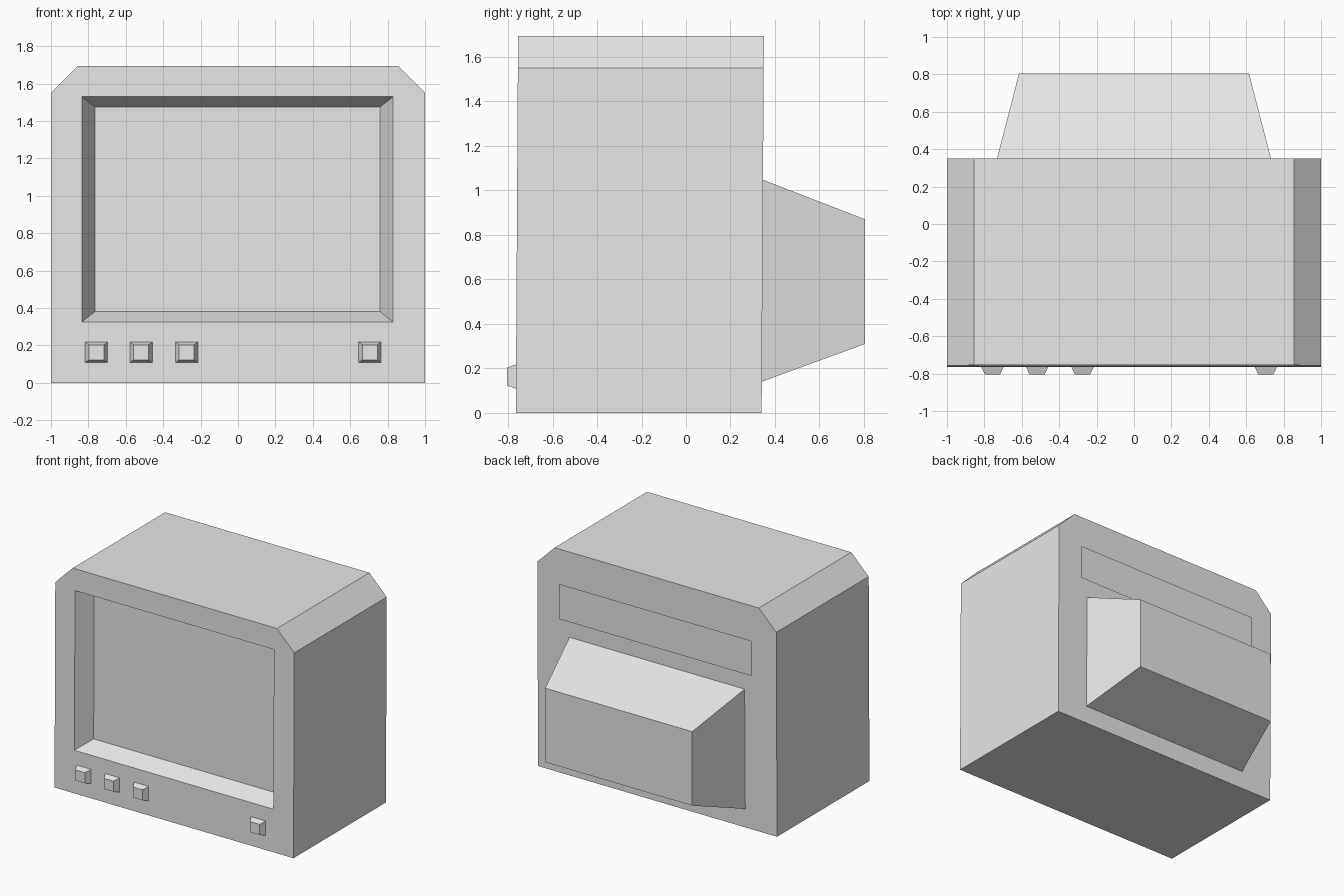
import bpy
import bmesh

cube = bpy.data.objects.get("Cube")
if cube:
    bpy.data.objects.remove(cube, do_unlink=True)

grey = bpy.data.materials.new("light_grey_plastic")
grey.use_nodes = True
colour = (0.8, 0.8, 0.8, 1)
grey.diffuse_color = colour
grey.node_tree.nodes["Principled BSDF"].inputs["Base Color"].default_value = colour


def finish(name, bm):
    """Turn a bmesh into a named, flat-shaded object."""
    bmesh.ops.recalc_face_normals(bm, faces=bm.faces[:])
    mesh = bpy.data.meshes.new(name)
    bm.to_mesh(mesh)
    bm.free()
    mesh.materials.append(grey)
    obj = bpy.data.objects.new(name, mesh)
    bpy.context.collection.objects.link(obj)
    return obj


def ring(bm, outline, y):
    return [bm.verts.new((x, y, z)) for x, z in outline]


def rect(left, right, low, high):
    return [(left, low), (right, low), (right, high), (left, high)]


def bridge(bm, a, b):
    for i in range(len(a)):
        j = (i + 1) % len(a)
        bm.faces.new((a[i], a[j], b[j], b[i]))


def frustum(name, base, base_y, tip, tip_y):
    """Tapered block between two outlines, capped at both ends."""
    bm = bmesh.new()
    a, b = ring(bm, base, base_y), ring(bm, tip, tip_y)
    bridge(bm, a, b)
    bm.faces.new(a)
    bm.faces.new(b)
    return finish(name, bm)


# Casing with clipped upper corners, a bevelled recess and the screen in it
FRONT, BACK, TOP = -0.765, 0.34, 1.695
casing = [(-1, 0), (1, 0), (1, 1.55), (0.855, TOP), (-0.855, TOP), (-1, 1.55)]
bm = bmesh.new()
front = ring(bm, casing, FRONT)
back = ring(bm, casing, BACK)
rim = ring(bm, rect(-0.835, 0.83, 0.325, 1.53), FRONT)
screen = ring(bm, rect(-0.765, 0.76, 0.38, 1.475), FRONT + 0.13)
bridge(bm, front, back)
bm.faces.new(back)
bridge(bm, rim, screen)
bm.faces.new(screen)
# Front panel around the recess
f, r = front, rim
for face in ((f[0], f[1], r[1], r[0]), (f[1], f[2], f[3], r[2], r[1]),
             (f[3], f[4], r[3], r[2]), (f[4], f[5], f[0], r[0], r[3])):
    bm.faces.new(face)
# The casing leans back very slightly
for v in bm.verts:
    v.co.y += 0.01 * v.co.z / TOP
finish("casing", bm)

# Tapered tube housing at the rear
frustum("rear_housing", rect(-0.735, 0.735, 0.14, 1.05), BACK,
        rect(-0.615, 0.615, 0.31, 0.87), 0.805)

# Front buttons
for i, x in enumerate((-0.757, -0.518, -0.275, 0.705)):
    frustum(f"button_{i + 1}", rect(x - 0.062, x + 0.062, 0.107, 0.22), FRONT + 0.005,
            rect(x - 0.04, x + 0.04, 0.123, 0.203), -0.805)

# Thin panel just off the rear face
bm = bmesh.new()
bm.faces.new(reversed(ring(bm, rect(-0.805, 0.805, 1.175, 1.44), 0.367)))
panel = finish("rear_panel", bm)
if panel.data.polygons[0].normal.y < 0:
    panel.data.flip_normals()
